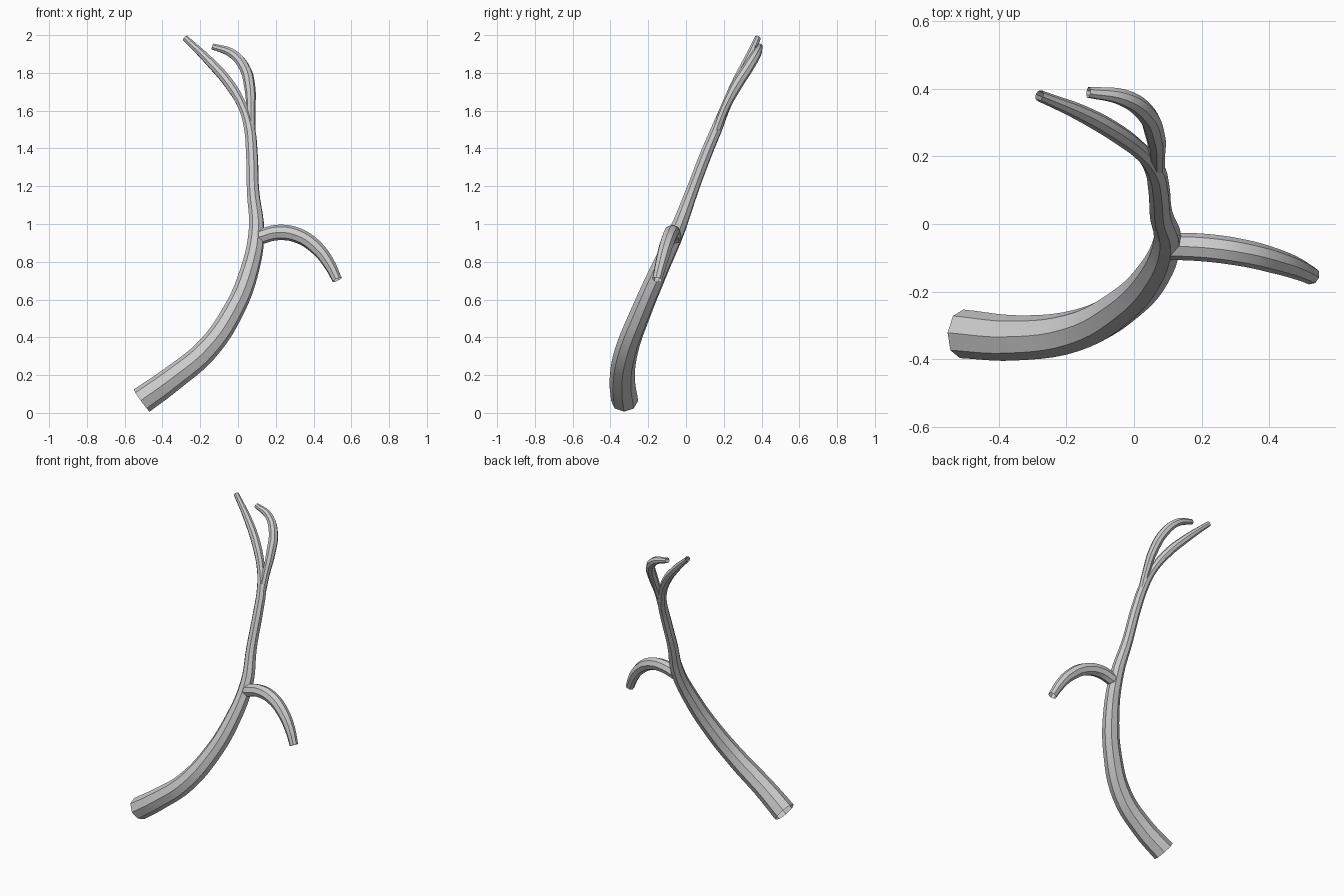
import bpy
import math

cube = bpy.data.objects.get("Cube")
if cube:
    bpy.data.objects.remove(cube, do_unlink=True)

# Single pale grey material
grey = bpy.data.materials.new("pale grey")
grey.use_nodes = True
grey.diffuse_color = (0.6, 0.6, 0.6, 1)
grey.node_tree.nodes["Principled BSDF"].inputs["Base Color"].default_value = (0.6, 0.6, 0.6, 1)


def tube(name, points):
    """Eight-sided open tapered tube through (x, y, z, radius) points."""
    curve = bpy.data.curves.new(name, "CURVE")
    curve.dimensions = "3D"
    curve.resolution_u = 5
    curve.bevel_depth = 1.0
    curve.bevel_resolution = 2
    curve.use_fill_caps = False
    spline = curve.splines.new("BEZIER")
    spline.bezier_points.add(len(points) - 1)
    spline.radius_interpolation = "CARDINAL"
    for knot, (x, y, z, r) in zip(spline.bezier_points, points):
        knot.co = (x, y, z)
        knot.radius = r
        knot.handle_left_type = knot.handle_right_type = "AUTO"
    curve.materials.append(grey)
    obj = bpy.data.objects.new(name, curve)
    bpy.context.collection.objects.link(obj)
    bpy.ops.object.select_all(action="DESELECT")
    obj.select_set(True)
    bpy.context.view_layer.objects.active = obj
    bpy.ops.object.convert(target="MESH")
    bpy.ops.object.shade_smooth_by_angle(angle=math.radians(30))
    return bpy.context.object


# Main stem, running up into the left-leaning twig
tube("main_stem", [
    (-0.51, -0.325, 0.065, 0.072),
    (-0.35, -0.337, 0.18, 0.067),
    (-0.17, -0.315, 0.33, 0.062),
    (-0.03, -0.24, 0.53, 0.056),
    (0.06, -0.145, 0.75, 0.050),
    (0.098, -0.045, 0.97, 0.042),
    (0.08, 0.03, 1.17, 0.034),
    (0.073, 0.11, 1.38, 0.032),
    (0.06, 0.165, 1.51, 0.030),
    (0.025, 0.21, 1.62, 0.026),
    (-0.045, 0.265, 1.74, 0.028),
    (-0.15, 0.325, 1.86, 0.025),
    (-0.28, 0.38, 1.985, 0.017),
])

# Curled twig beside the stem tip
tube("curled_twig", [
    (0.068, 0.155, 1.48, 0.024),
    (0.068, 0.20, 1.60, 0.024),
    (0.063, 0.26, 1.72, 0.029),
    (0.033, 0.33, 1.83, 0.029),
    (-0.035, 0.375, 1.905, 0.025),
    (-0.135, 0.39, 1.94, 0.017),
])

# Drooping side branch
tube("side_branch", [
    (0.11, -0.066, 0.93, 0.040),
    (0.21, -0.07, 0.955, 0.041),
    (0.32, -0.085, 0.938, 0.040),
    (0.42, -0.11, 0.87, 0.037),
    (0.485, -0.133, 0.785, 0.032),
    (0.525, -0.153, 0.705, 0.027),
])
